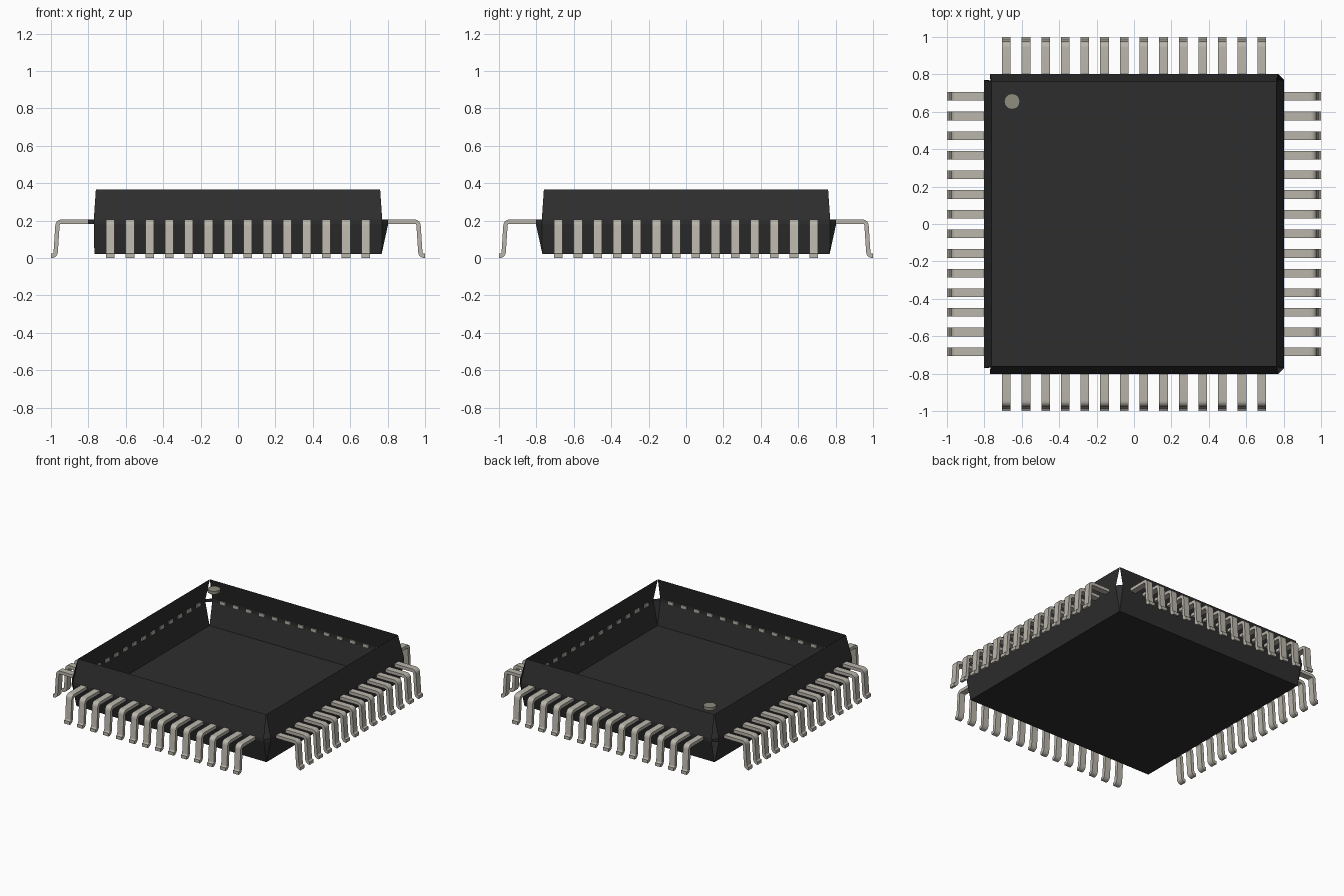
import bpy, bmesh, math
from mathutils import Matrix, Vector

cube = bpy.data.objects.get("Cube")
if cube:
    bpy.data.objects.remove(cube, do_unlink=True)


def material(name, rgb):
    m = bpy.data.materials.new(name)
    m.use_nodes = True
    m.diffuse_color = (*rgb, 1)
    bsdf = next(n for n in m.node_tree.nodes if n.type == 'BSDF_PRINCIPLED')
    bsdf.inputs["Base Color"].default_value = (*rgb, 1)
    return m


BLACK = material("black_plastic", (0.027, 0.027, 0.027))
METAL = material("tinned_metal", (0.49, 0.465, 0.41))
GREY = material("marker_grey", (0.27, 0.266, 0.216))


def add_mesh(name, verts, faces, mat, turn=0):
    me = bpy.data.meshes.new(name)
    me.from_pydata(verts, [], faces)
    me.transform(Matrix.Rotation(turn, 4, 'Z'))
    me.materials.append(mat)
    return add_object(name, me)


def add_object(name, me, turn=0, shift=0):
    ob = bpy.data.objects.new(name, me)
    ob.matrix_world = Matrix.Rotation(turn, 4, 'Z') @ Matrix.Translation((shift, 0, 0))
    bpy.context.collection.objects.link(ob)
    return ob


# Casing dimensions: heights, then half widths at floor, belt, belt corner cut and rim
Z_FLOOR, Z_LOW, Z_BELT, Z_RIM = 0.022, 0.182, 0.205, 0.365
FLOOR, BELT, CUT, RIM = 0.768, 0.803, 0.771, 0.76
SIDES = ["front", "right", "back", "left"]   # counter-clockwise seen from above


def panel(name, wide_low, out_low, z_low, wide_high, out_high, z_high, turn):
    add_mesh(name, [(-wide_low, -out_low, z_low), (wide_low, -out_low, z_low),
                    (wide_high, -out_high, z_high), (-wide_high, -out_high, z_high)],
             [(0, 1, 2, 3)], BLACK, turn)


# Thin casing walls: sloped lower wall, straight belt, sloped upper wall
for i, side in enumerate(SIDES):
    turn = i * math.pi / 2
    panel(f"lower_wall_{side}", FLOOR, FLOOR, Z_FLOOR, CUT, BELT, Z_LOW, turn)
    panel(f"belt_{side}", CUT, BELT, Z_LOW, CUT, BELT, Z_BELT, turn)
    panel(f"upper_wall_{side}", CUT, BELT, Z_BELT, RIM, RIM, Z_RIM, turn)
    # Belt runs across every cut corner
    add_mesh(f"corner_belt_{i + 1}",
             [(CUT, -BELT, Z_LOW), (BELT, -CUT, Z_LOW), (BELT, -CUT, Z_BELT), (CUT, -BELT, Z_BELT)],
             [(0, 1, 2, 3)], BLACK, turn)
    # Lower corner facets close only the two corners on the +x side
    if i < 2:
        add_mesh(f"lower_corner_{i + 1}",
                 [(FLOOR, -FLOOR, Z_FLOOR), (BELT, -CUT, Z_LOW), (CUT, -BELT, Z_LOW)],
                 [(0, 1, 2)], BLACK, turn)

# Casing floor
f = FLOOR
add_mesh("casing_floor", [(-f, -f, Z_FLOOR), (-f, f, Z_FLOOR), (f, f, Z_FLOOR), (f, -f, Z_FLOOR)],
         [(0, 1, 2, 3)], BLACK)


# Gull-wing lead: rounded centre line (distance out, height) thickened and widened
def rounded(points, radius, steps=6):
    pts = [Vector(p) for p in points]
    out = [pts[0]]
    for a, b, c in zip(pts, pts[1:], pts[2:]):
        p = b + (a - b).normalized() * radius
        q = b + (c - b).normalized() * radius
        for s in range(steps + 1):
            t = s / steps
            out.append(p * (1 - t) ** 2 + b * 2 * t * (1 - t) + q * t * t)
    return out + [pts[-1]]


def lead_mesh(width=0.046, thick=0.023):
    path = rounded([(0.794, 0.1935), (0.964, 0.1935), (0.976, 0.0115), (1.0, 0.0115)], 0.021)
    bm = bmesh.new()
    rings = []
    for i, p in enumerate(path):
        d = (path[min(i + 1, len(path) - 1)] - path[max(i - 1, 0)]).normalized()
        n = Vector((-d.y, d.x)) * thick / 2
        rings.append([bm.verts.new((x, -(p + s * n).x, (p + s * n).y))
                      for x, s in ((-width / 2, -1), (width / 2, -1), (width / 2, 1), (-width / 2, 1))])
    for r, s in zip(rings, rings[1:]):
        for k in range(4):
            bm.faces.new((r[k], r[(k + 1) % 4], s[(k + 1) % 4], s[k]))
    bm.faces.new(rings[0])
    bm.faces.new(rings[-1])
    bmesh.ops.recalc_face_normals(bm, faces=bm.faces)
    for face in bm.faces:
        face.smooth = True
    me = bpy.data.meshes.new("lead")
    bm.to_mesh(me)
    bm.free()
    me.set_sharp_from_angle(angle=math.radians(35))
    me.materials.append(METAL)
    return me


# Fourteen leads along each side share one mesh
lead = lead_mesh()
for i, side in enumerate(SIDES):
    for k in range(14):
        add_object(f"lead_{side}_{k + 1:02d}", lead, i * math.pi / 2, (k - 6.5) * 0.105)

# Round orientation marker level with the rim
bpy.ops.mesh.primitive_cylinder_add(vertices=20, radius=0.042, depth=0.022,
                                    location=(-0.652, 0.655, Z_RIM - 0.011))
marker = bpy.context.object
marker.name = "orientation_marker"
marker.data.materials.append(GREY)
bpy.ops.object.shade_smooth_by_angle(angle=math.radians(35))
